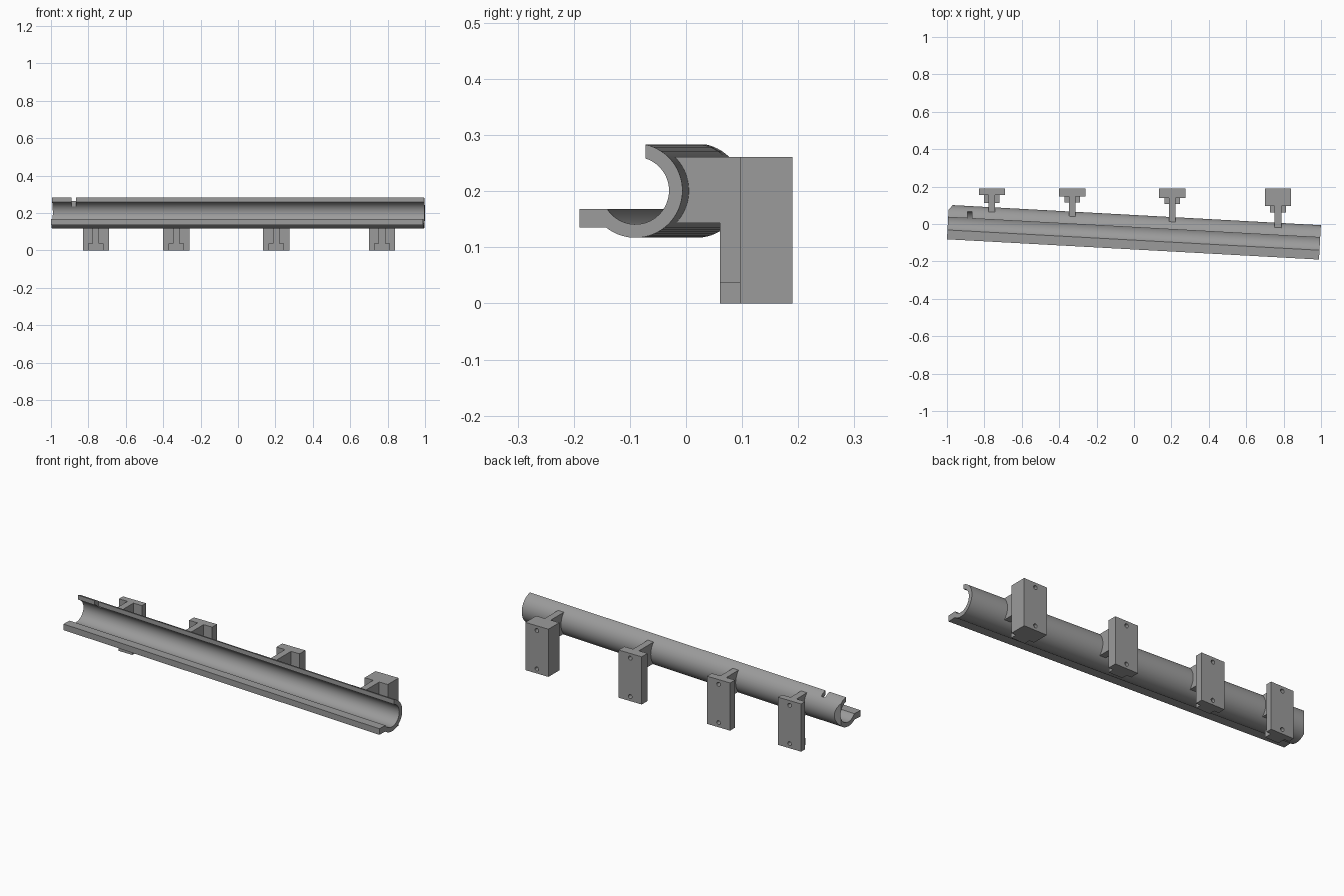
import bpy, bmesh
from math import sin, cos, radians, acos, asin, degrees, atan2
from mathutils import Matrix, Vector

if "Cube" in bpy.data.objects:
    bpy.data.objects.remove(bpy.data.objects["Cube"], do_unlink=True)

grey = bpy.data.materials.new("mid grey")
grey.use_nodes = True
grey.diffuse_color = (0.33, 0.33, 0.33, 1)
grey.node_tree.nodes["Principled BSDF"].inputs["Base Color"].default_value = grey.diffuse_color

SLOPE = -0.0545      # channel falls toward the front on its left
AXIS_Y, AXIS_Z = -0.036, 0.201
OUTER, INNER, HALF = 0.084, 0.06, 0.996


def arc(r, a0, a1, n):
    """Points on a circle, angles in degrees."""
    angles = [radians(a0 + (a1 - a0) * i / n) for i in range(n + 1)]
    return [(r * cos(a), r * sin(a)) for a in angles]


def make_object(name, bm):
    bmesh.ops.recalc_face_normals(bm, faces=bm.faces)
    mesh = bpy.data.meshes.new(name)
    bm.to_mesh(mesh)
    bm.free()
    mesh.materials.append(grey)
    obj = bpy.data.objects.new(name, mesh)
    bpy.context.collection.objects.link(obj)
    return obj


def extrude_profile(name, points, x0, x1, matrix=Matrix()):
    """Closed (y, z) profile swept along x."""
    bm = bmesh.new()
    face = bm.faces.new([bm.verts.new((x0, y, z)) for y, z in points])
    new = bmesh.ops.extrude_face_region(bm, geom=[face])["geom"]
    verts = [v for v in new if isinstance(v, bmesh.types.BMVert)]
    bmesh.ops.translate(bm, verts=verts, vec=(x1 - x0, 0, 0))
    bmesh.ops.transform(bm, matrix=matrix, verts=bm.verts)
    return make_object(name, bm)


def box(name, x0, x1, y0, y1, z0, z1):
    return extrude_profile(name, [(y0, z0), (y1, z0), (y1, z1), (y0, z1)], x0, x1)


def select_only(obj):
    bpy.ops.object.select_all(action='DESELECT')
    obj.select_set(True)
    bpy.context.view_layer.objects.active = obj


def cut(obj, cutter):
    mod = obj.modifiers.new("cut", 'BOOLEAN')
    mod.operation, mod.solver, mod.object = 'DIFFERENCE', 'EXACT', cutter
    select_only(obj)
    bpy.ops.object.modifier_apply(modifier=mod.name)
    bpy.data.objects.remove(cutter, do_unlink=True)


# Open channel with an upper edge and a flat lower lip
edge_y, lip_y, lip_top, lip_bottom = 0.018, -0.1, -0.033, -0.066
profile = arc(OUTER, degrees(acos(edge_y / OUTER)),
              -180 - degrees(asin(lip_bottom / OUTER)), 40)
profile += [(lip_y, lip_bottom), (lip_y, lip_top)]
profile += arc(INNER, -180 - degrees(asin(lip_top / INNER)),
               degrees(acos(edge_y / INNER)), 40)
place = Matrix.Translation((0, AXIS_Y, AXIS_Z)) @ Matrix.Rotation(atan2(SLOPE, 1), 4, 'Z')
channel = extrude_profile("channel", profile, -HALF, HALF, place)

# Slot in the upper edge and clipped back corner at the right end
cut(channel, box("slot_cutter", -0.89, -0.865, 0.0, 0.066, 0.235, 0.32))
bm = bmesh.new()
bmesh.ops.create_cube(bm, size=0.2, matrix=Matrix.Translation((-1.061, 0.148, 0.2))
                      @ Matrix.Rotation(radians(49), 4, 'Z'))
cut(channel, make_object("corner_cutter", bm))
select_only(channel)
bpy.ops.object.shade_smooth_by_angle(angle=radians(30))

# Wall brackets: (centre x, block front y, foot front y)
BACK, TOP, ARM_BOTTOM = 0.19, 0.261, 0.143
brackets = [(-0.76, 0.155, 0.112), (-0.33, 0.148, 0.115),
            (0.205, 0.14, 0.108), (0.77, 0.096, 0.061)]
for i, (x, block_y, foot_y) in enumerate(brackets, 1):
    block = box(f"wall_block_{i}", x - 0.07, x + 0.07, block_y, BACK, 0, TOP)

    # Blind screw holes in the back
    bm = bmesh.new()
    for z in (0.025, 0.235):
        bmesh.ops.create_cone(bm, cap_ends=True, segments=20, radius1=0.011, radius2=0.011,
                              depth=0.05, matrix=Matrix.Translation((x, BACK, z))
                              @ Matrix.Rotation(radians(90), 4, 'X'))
    cut(block, make_object("hole_cutter", bm))

    box(f"foot_{i}", x - 0.042, x + 0.042, foot_y, block_y, 0, 0.038)

    # Web with an arm shaped to hold the channel
    centre = AXIS_Y + SLOPE * x
    r = OUTER - 0.006
    saddle = arc(r, degrees(asin((TOP - AXIS_Z) / r)),
                 degrees(asin((ARM_BOTTOM - AXIS_Z) / r)), 12)
    web = [(foot_y, 0.038), (block_y, 0.038), (block_y, TOP)]
    web += [(centre + y, AXIS_Z + z) for y, z in saddle]
    web += [(foot_y, ARM_BOTTOM)]
    extrude_profile(f"support_arm_{i}", web, x - 0.018, x + 0.018)
